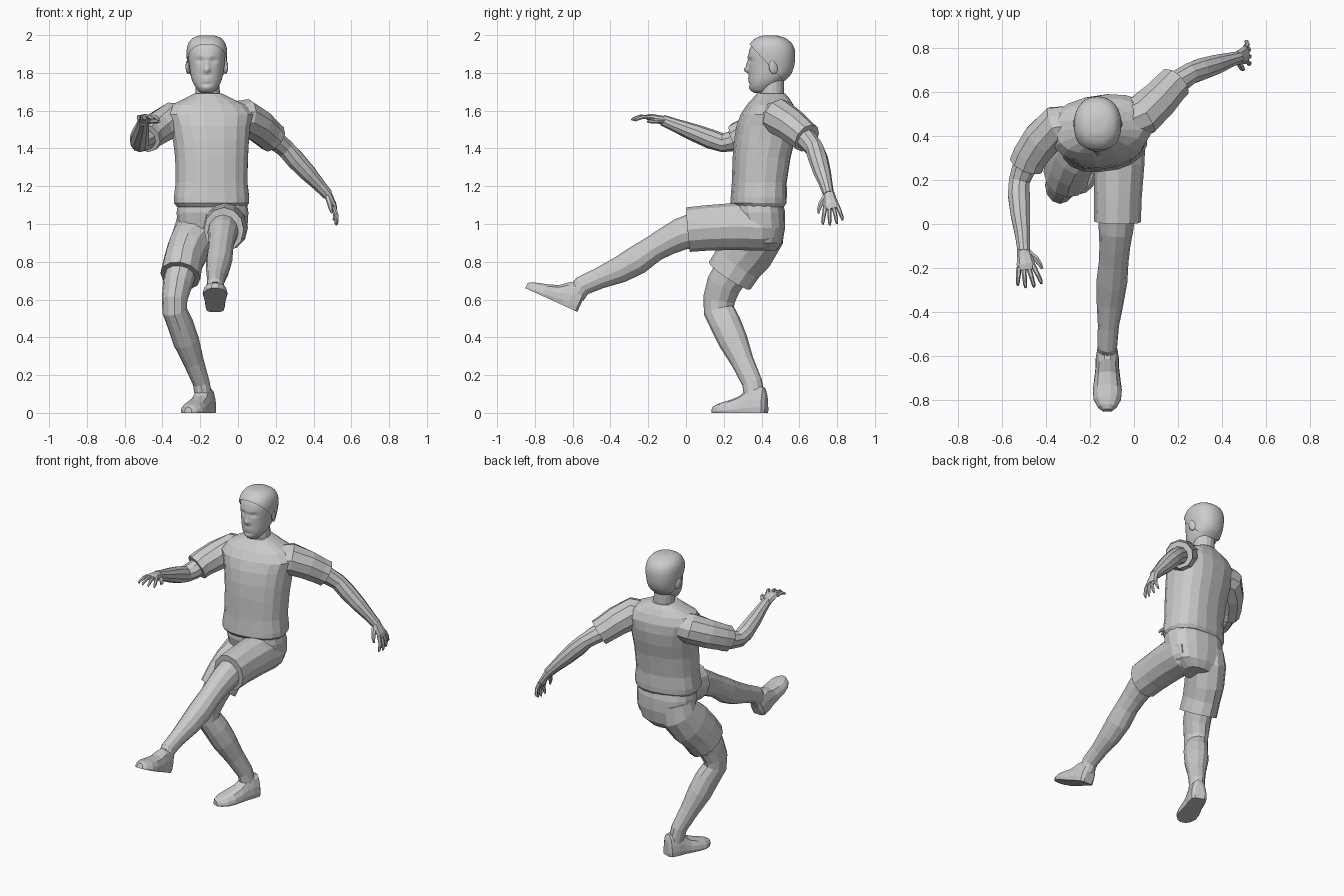
import bpy, bmesh, math
from mathutils import Vector, Matrix

X, Y, Z = Vector((1, 0, 0)), Vector((0, 1, 0)), Vector((0, 0, 1))


def skin(name, loops, smooth=False):
    """Join a list of equal point loops into one capped surface."""
    bm = bmesh.new()
    rows = [[bm.verts.new(p) for p in loop] for loop in loops]
    n = len(rows[0])
    for r, s in zip(rows, rows[1:]):
        for i in range(n):
            bm.faces.new((r[i], r[(i + 1) % n], s[(i + 1) % n], s[i]))
    bm.faces.new(rows[0][::-1])
    bm.faces.new(rows[-1])
    bmesh.ops.recalc_face_normals(bm, faces=bm.faces)
    mesh = bpy.data.meshes.new(name)
    bm.to_mesh(mesh)
    bm.free()
    for p in mesh.polygons:
        p.use_smooth = smooth
    obj = bpy.data.objects.new(name, mesh)
    bpy.context.collection.objects.link(obj)
    return obj


def oval(n, power=2.0):
    f = lambda c: math.copysign(abs(c) ** (2 / power), c)
    return [(f(math.cos(2 * math.pi * i / n)), f(math.sin(2 * math.pi * i / n))) for i in range(n)]


def tube(name, rings, side=X, n=12, axis=None, power=2.0):
    """Loft ovals along a path; ring = x, y, z, half width[, half depth]."""
    pts = [Vector(r[:3]) for r in rings]
    loops = []
    for i, r in enumerate(rings):
        t = axis or (pts[min(i + 1, len(pts) - 1)] - pts[max(i - 1, 0)]).normalized()
        u = (side - t * side.dot(t)).normalized()
        v = t.cross(u)
        loops.append([pts[i] + u * c * r[3] + v * s * r[-1] for c, s in oval(n, power)])
    return skin(name, loops)


# Shirt body, sleeves and neck
twist = Vector((math.cos(0.15), math.sin(0.15), 0))
tube("shirt", [
    (-.14, .385, 1.09, .185, .13), (-.14, .383, 1.11, .20, .145), (-.14, .385, 1.14, .202, .145),
    (-.14, .388, 1.22, .192, .142), (-.14, .40, 1.35, .195, .15), (-.143, .415, 1.44, .203, .158),
    (-.147, .428, 1.52, .215, .157), (-.15, .438, 1.58, .235, .145), (-.155, .445, 1.63, .20, .12),
    (-.157, .45, 1.665, .125, .095), (-.158, .45, 1.69, .075, .075)], twist, 18, Z, 2.4)
tube("left_sleeve", [(-.04, .46, 1.555, .09), (.04, .495, 1.565, .098), (.11, .56, 1.52, .09),
                     (.16, .615, 1.475, .083), (.185, .64, 1.455, .082)], Z, 10)
tube("right_sleeve", [(-.26, .455, 1.555, .085), (-.35, .445, 1.55, .095), (-.42, .38, 1.51, .09),
                      (-.47, .31, 1.475, .083), (-.488, .27, 1.455, .082)], Z, 10)
tube("neck", [(-.157, .46, 1.62, .075), (-.16, .455, 1.69, .064), (-.163, .455, 1.78, .064)], X, 16)

# Forearms
tube("left_arm", [(.12, .58, 1.50, .06), (.20, .645, 1.44, .055), (.25, .68, 1.40, .05),
                  (.30, .70, 1.345, .052), (.37, .722, 1.27, .046), (.43, .742, 1.205, .035),
                  (.475, .755, 1.155, .029)], Z, 10)
tube("right_arm", [(-.46, .33, 1.48, .06), (-.50, .25, 1.44, .056), (-.52, .195, 1.43, .05),
                   (-.522, .13, 1.45, .052), (-.515, .04, 1.485, .046), (-.505, -.05, 1.52, .036),
                   (-.50, -.125, 1.55, .029)], Z, 10)


def hand(label, wrist, fwd, thumb, curl):
    """Palm, four fanned fingers and a thumb."""
    w, fwd, curl = Vector(wrist), Vector(fwd).normalized(), Vector(curl).normalized()
    side = (thumb - fwd * thumb.dot(fwd)).normalized()
    at = lambda f, s, c: w + fwd * f + side * s + curl * c
    tube(label + "_palm", [(*at(-.015, 0, 0), .029, .025), (*at(.025, 0, 0), .036, .021),
                           (*at(.06, -.002, 0), .042, .019), (*at(.085, -.004, .003), .036, .014)], side, 8)
    for k, size in enumerate((.075, .085, .08, .062)):
        s, fan = .028 - .021 * k, (1.5 - k) * .2
        tube(f"{label}_finger_{k + 1}", [
            (*at(.068, s, 0), .012), (*at(.08 + size * .45, s + fan * size * .6, .008), .0105),
            (*at(.08 + size * .85, s + fan * size, .026), .009),
            (*at(.08 + size, s + fan * size * 1.05, .037), .005)], side, 6)
    tube(label + "_thumb", [(*at(.005, .018, .005), .016), (*at(.04, .048, .012), .014),
                            (*at(.068, .062, .02), .011), (*at(.09, .068, .026), .006)], curl, 6)


hand("left_hand", (.475, .757, 1.155), (.45, .12, -.85), -Y, (-.8, 0, -.4))
hand("right_hand", (-.50, -.125, 1.55), (.2, -1, .24), X, (0, -.2, -1))

# Shorts
tube("shorts_waist", [(-.135, .385, 1.13, .18, .125), (-.135, .39, 1.06, .19, .135),
                      (-.135, .40, .98, .185, .125), (-.135, .41, .90, .15, .10),
                      (-.14, .41, .86, .09, .07)], X, 16, Z, 2.3)
tube("shorts_right_leg", [(-.21, .41, 1.03, .11, .11), (-.225, .40, .95, .118, .125),
                          (-.265, .335, .865, .112, .14), (-.29, .28, .80, .105, .135),
                          (-.305, .23, .725, .107, .132)], X, 12)
tube("shorts_left_leg", [(-.065, .47, .97, .09, .085), (-.065, .41, .98, .118, .122),
                         (-.068, .27, .987, .115, .125), (-.073, .12, .98, .108, .12),
                         (-.075, .01, .97, .106, .118)], X, 12)

# Legs
tube("right_leg", [(-.29, .27, .79, .085, .1), (-.32, .20, .68, .078, .092), (-.336, .175, .60, .068, .085),
                   (-.335, .175, .54, .066, .082), (-.305, .21, .47, .07, .082), (-.275, .25, .38, .07, .078),
                   (-.235, .30, .27, .055, .06), (-.195, .35, .16, .045, .054), (-.18, .365, .07, .045, .055)], X, 12)
tube("left_leg", [(-.077, .06, .97, .085, .095), (-.082, -.03, .945, .078, .085), (-.087, -.10, .91, .07, .076),
                  (-.092, -.17, .87, .067, .07), (-.1, -.26, .808, .07, .077), (-.108, -.35, .758, .062, .07),
                  (-.116, -.46, .712, .048, .056), (-.121, -.55, .672, .045, .053),
                  (-.121, -.585, .62, .043, .05)], X, 12)


def shoe(name, heel, turn, pitch):
    """Flat soled shoe, heel at the origin and toe towards -y before placing."""
    place = Matrix.Translation(heel) @ Matrix.Rotation(turn, 4, 'Z') @ Matrix.Rotation(pitch, 4, 'X')
    loops = []
    for y, w, h in ((0, .03, .10), (-.012, .047, .135), (-.06, .054, .14), (-.10, .054, .128), (-.145, .059, .09),
                    (-.20, .066, .068), (-.25, .062, .054), (-.285, .043, .042), (-.303, .02, .03)):
        arch = [(w * .94, 0), (w, h * .2), (w * .93, h * .5), (w * .68, h * .85), (w * .25, h)]
        prof = arch + [(-a, b) for a, b in arch[::-1]]
        loops.append([place @ Vector((a, y, b)) for a, b in prof])
    return skin(name, loops)


shoe("right_shoe", (-.155, .425, 0), math.radians(-21), 0)
shoe("left_shoe", (-.121, -.575, .535), 0, math.radians(-24.5))

# Head profile: height, front, back, half width
HEAD = [(1.693, .365, .43, .022), (1.703, .349, .45, .042), (1.725, .338, .475, .06), (1.755, .334, .51, .076),
        (1.79, .333, .545, .086), (1.83, .332, .562, .092), (1.87, .332, .568, .097), (1.91, .333, .567, .098),
        (1.945, .347, .553, .09), (1.972, .374, .522, .07), (1.987, .41, .48, .038), (1.99, .435, .455, .012)]
# Face relief: offset x, height, spread x, spread z, push forward
FACE = [(0, 1.815, .014, .014, .026), (0, 1.845, .010, .022, .013), (0, 1.885, .045, .009, .006),
        (.036, 1.865, .016, .011, -.011), (-.036, 1.865, .016, .011, -.011), (0, 1.772, .022, .006, .006),
        (0, 1.756, .02, .005, .006), (0, 1.719, .022, .014, .006), (0, 1.74, .03, .006, -.004)]


def spline(p, k):
    q = lambda i: Vector(p[max(0, min(i, len(p) - 1))])
    i = min(int(k), len(p) - 2)
    t = k - i
    a, b, c, d = q(i - 1), q(i), q(i + 1), q(i + 2)
    return b + (c - a) * t / 2 + (2 * a - 5 * b + 4 * c - d) * t * t / 2 + (3 * b - a - 3 * c + d) * t ** 3 / 2


def head_shape(name, grow=0):
    loops = []
    for j in range(45):
        z, f, b, w = spline(HEAD, j / 4)
        loop = []
        for c, s in oval(56, 2.2):
            x, y = c * (w + grow), (f + b) / 2 + s * ((b - f) / 2 + grow)
            if s < 0 and not grow:
                y -= sum(m * math.exp(-((x - u) / su) ** 2 - ((z - v) / sv) ** 2) for u, v, su, sv, m in FACE)
            loop.append((x - .165, y, z + (grow if z > 1.9 else 0)))
        loops.append(loop)
    return skin(name, loops, True)


head_shape("head")
hair = head_shape("hair", .009)
# Trim the hair shell along a line from forehead to nape
bm = bmesh.new()
bm.from_mesh(hair.data)
bmesh.ops.bisect_plane(bm, geom=bm.verts[:] + bm.edges[:] + bm.faces[:], plane_co=(0, .345, 1.942),
                       plane_no=(0, -.21, -.195), clear_outer=True)
bm.to_mesh(hair.data)
bm.free()

# Ears
for label, sx in (("left_ear", 1), ("right_ear", -1)):
    bpy.ops.mesh.primitive_uv_sphere_add(segments=14, ring_count=8, location=(-.165 + sx * .1, .462, 1.83),
                                         rotation=(.2, 0, sx * .3))
    ear = bpy.context.object
    ear.name = label
    ear.scale = (.011, .024, .037)
    bpy.ops.object.shade_smooth()
